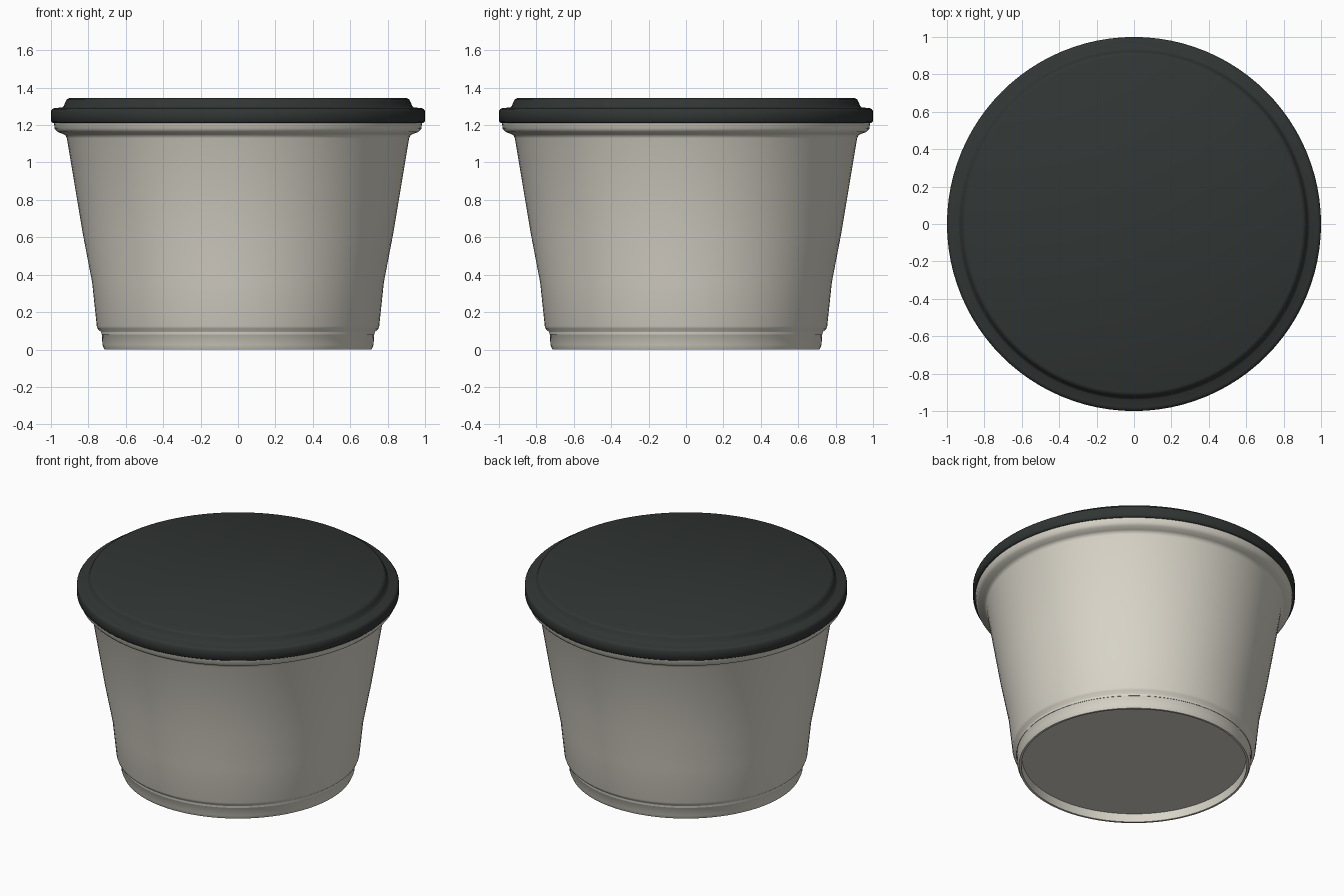
import bpy, bmesh, math

if "Cube" in bpy.data.objects:
    bpy.data.objects.remove(bpy.data.objects["Cube"])

SEGMENTS = 96


def material(name, color):
    mat = bpy.data.materials.new(name)
    mat.diffuse_color = (*color, 1.0)
    mat.use_nodes = True
    mat.node_tree.nodes["Principled BSDF"].inputs["Base Color"].default_value = mat.diffuse_color
    return mat


def lathe(name, profile, mat):
    """Spin an (r, z) profile around z; r = 0 ends become a closed centre."""
    bm = bmesh.new()
    verts = [bm.verts.new((r, 0, z)) for r, z in profile]
    edges = [bm.edges.new(pair) for pair in zip(verts, verts[1:])]
    bmesh.ops.spin(bm, geom=verts + edges, cent=(0, 0, 0), axis=(0, 0, 1),
                   angle=math.tau, steps=SEGMENTS, use_duplicate=False)
    bmesh.ops.remove_doubles(bm, verts=bm.verts, dist=0.0005)
    bmesh.ops.recalc_face_normals(bm, faces=bm.faces)
    mesh = bpy.data.meshes.new(name)
    bm.to_mesh(mesh)
    bm.free()
    mesh.materials.append(mat)
    obj = bpy.data.objects.new(name, mesh)
    bpy.context.collection.objects.link(obj)
    bpy.ops.object.select_all(action='DESELECT')
    obj.select_set(True)
    bpy.context.view_layer.objects.active = obj
    bpy.ops.object.shade_smooth_by_angle(angle=math.radians(50))
    return obj


# Tub: recessed base, stepped foot, flared wall, rolled rim, thin inner wall
lathe("tub", [
    (0, 0.055), (0.695, 0.055), (0.70, 0.0), (0.714, 0.0),
    (0.725, 0.025), (0.728, 0.09), (0.75, 0.11), (0.755, 0.125),
    (0.78, 0.36), (0.83, 0.62), (0.915, 1.13), (0.922, 1.145),
    (0.935, 1.152), (0.965, 1.163), (0.98, 1.18), (0.985, 1.215),
    (0.91, 1.215), (0.895, 1.13), (0.81, 0.62), (0.76, 0.36),
    (0.73, 0.08), (0, 0.08),
], material("tub_cream", (0.69, 0.66, 0.58)))

# Lid: outer skirt, shoulder and raised flat top
lathe("lid", [
    (0, 1.225), (0.975, 1.225), (0.98, 1.21), (0.99, 1.21),
    (1.0, 1.22), (1.0, 1.275), (0.993, 1.285), (0.98, 1.291),
    (0.94, 1.294), (0.932, 1.30), (0.922, 1.325), (0.914, 1.338),
    (0.90, 1.345), (0, 1.345),
], material("lid_charcoal", (0.03, 0.036, 0.034)))
